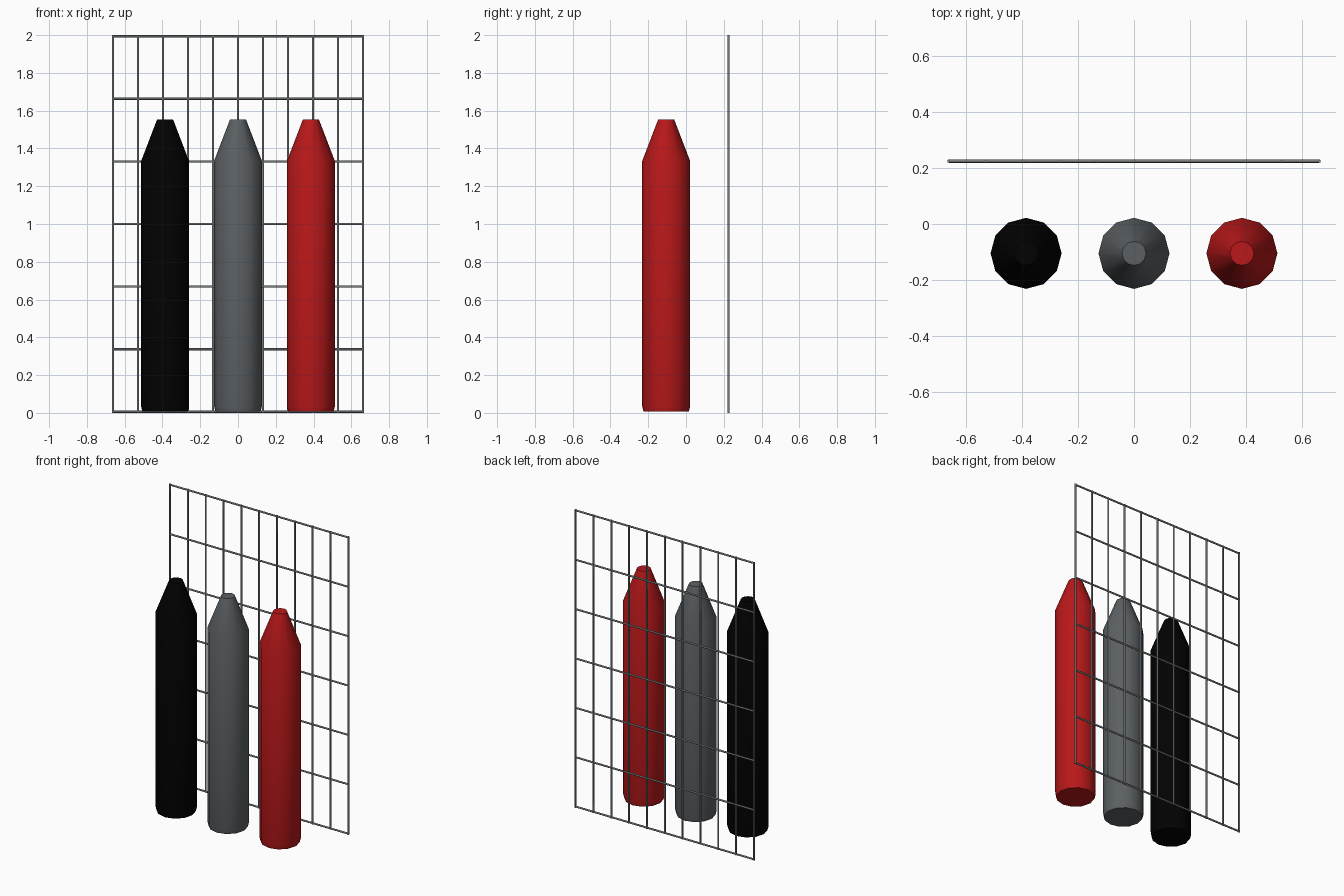
import bpy
import bmesh
from math import radians
from mathutils import Matrix, Vector

default = bpy.data.objects.get("Cube")
if default:
    bpy.data.objects.remove(default, do_unlink=True)


def material(name, rgb):
    mat = bpy.data.materials.new(name)
    mat.use_nodes = True
    mat.diffuse_color = (*rgb, 1)
    mat.node_tree.nodes["Principled BSDF"].inputs["Base Color"].default_value = (*rgb, 1)
    return mat


def finish(name, bm, mat):
    bmesh.ops.recalc_face_normals(bm, faces=bm.faces)
    mesh = bpy.data.meshes.new(name)
    bm.to_mesh(mesh)
    bm.free()
    mesh.materials.append(mat)
    obj = bpy.data.objects.new(name, mesh)
    bpy.context.collection.objects.link(obj)
    bpy.ops.object.select_all(action="DESELECT")
    obj.select_set(True)
    bpy.context.view_layer.objects.active = obj
    bpy.ops.object.shade_smooth_by_angle(angle=radians(60))
    return obj


# Tapered twelve-sided cylinders standing in a row
SIDES = 12
PROFILE = [(0.12, 0.008), (0.127, 0.035), (0.127, 1.333), (0.043, 1.552)]


def tapered_cylinder(name, x, mat):
    bm = bmesh.new()
    rings = []
    for radius, z in PROFILE:
        ring = bmesh.ops.create_circle(bm, segments=SIDES, radius=radius,
                                       matrix=Matrix.Translation((x, -0.105, z)))
        rings.append(ring["verts"])
    for low, high in zip(rings, rings[1:]):
        for i in range(SIDES):
            j = (i + 1) % SIDES
            bm.faces.new((low[i], low[j], high[j], high[i]))
    bm.faces.new(rings[0])
    bm.faces.new(rings[-1])
    return finish(name, bm, mat)


tapered_cylinder("black_cylinder", -0.386, material("black", (0.0005, 0.0005, 0.0005)))
tapered_cylinder("grey_cylinder", 0, material("grey", (0.105, 0.117, 0.125)))
tapered_cylinder("red_cylinder", 0.386, material("red", (0.48, 0.009, 0.01)))

# Wire grid behind the cylinders
WIRE = 0.006
HALF_WIDTH = 0.662
BACK = 0.225
TOP = 2 - WIRE


def add_rod(bm, start, end):
    start, end = Vector(start), Vector(end)
    axis = end - start
    turn = axis.to_track_quat("Z", "Y").to_matrix().to_4x4()
    bmesh.ops.create_cone(bm, cap_ends=True, segments=8, radius1=WIRE, radius2=WIRE,
                          depth=axis.length,
                          matrix=Matrix.Translation((start + end) / 2) @ turn)


steel = material("steel", (0.19, 0.205, 0.21))
uprights = bmesh.new()
for i in range(11):
    x = HALF_WIDTH * (i / 5 - 1)
    add_rod(uprights, (x, BACK, 0), (x, BACK, 2))
finish("grid_uprights", uprights, steel)

crossbars = bmesh.new()
for i in range(7):
    z = WIRE + (TOP - WIRE) * i / 6
    add_rod(crossbars, (-HALF_WIDTH, BACK, z), (HALF_WIDTH, BACK, z))
finish("grid_crossbars", crossbars, steel)
